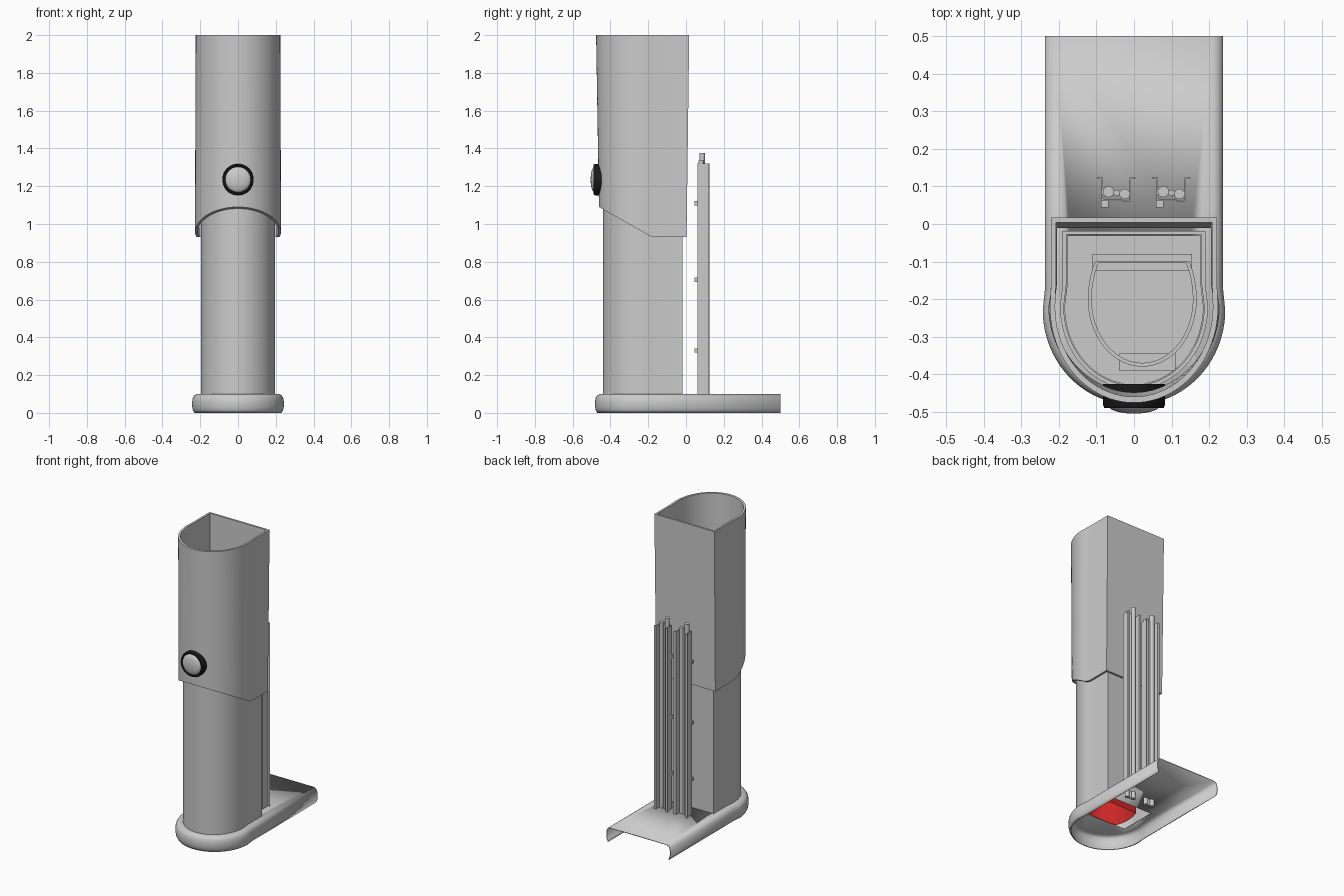
import bpy, bmesh
from math import sin, cos, pi, radians

if "Cube" in bpy.data.objects:
    bpy.data.objects.remove(bpy.data.objects["Cube"])


def mat(name, col):
    m = bpy.data.materials.new(name)
    m.diffuse_color = col
    m.use_nodes = True
    m.node_tree.nodes["Principled BSDF"].inputs["Base Color"].default_value = m.diffuse_color
    return m


black = mat("black", (0.01, 0.01, 0.01, 1))
red = mat("red", (0.6, 0.02, 0.02, 1))


def loft(name, rings, closed=True, loop=False, cap_a=False, cap_b=False, m=None):
    """Skin a list of equal-length point rings."""
    bm = bmesh.new()
    vs = [[bm.verts.new(p) for p in r] for r in rings]
    n = len(rings[0])
    for k in range(len(vs) if loop else len(vs) - 1):
        a, b = vs[k], vs[(k + 1) % len(vs)]
        for i in range(n if closed else n - 1):
            j = (i + 1) % n
            bm.faces.new((a[i], a[j], b[j], b[i]))
    if cap_a:
        bm.faces.new(vs[0][::-1])
    if cap_b:
        bm.faces.new(vs[-1])
    bmesh.ops.recalc_face_normals(bm, faces=bm.faces)
    me = bpy.data.meshes.new(name)
    bm.to_mesh(me)
    bm.free()
    o = bpy.data.objects.new(name, me)
    bpy.context.collection.objects.link(o)
    if m:
        me.materials.append(m)
    bpy.context.view_layer.objects.active = o
    bpy.ops.object.select_all(action='DESELECT')
    o.select_set(True)
    bpy.ops.object.shade_smooth_by_angle(angle=radians(35))
    return o


def outline(w, back, r, yc, front, z, n=40):
    """U-shaped plan: straight back part of half width w, rounded front."""
    zf = z if callable(z) else lambda y: z
    pts = [(w, back), (w, yc + 0.06), (w + (r - w) * 0.5, yc + 0.03)]
    pts += [(r * cos(pi * i / n), yc - (yc - front) * sin(pi * i / n)) for i in range(n + 1)]
    pts += [(-x, y) for x, y in pts[2::-1]]
    return [(x, y, zf(y)) for x, y in pts]


def box(name, x, y, z):
    return loft(name, [[(x[0], y[0], k), (x[1], y[0], k), (x[1], y[1], k), (x[0], y[1], k)]
                       for k in z], cap_a=True, cap_b=True)


def cylinder(name, x, y, r, z0, z1):
    return loft(name, [[(x + r * cos(t * pi / 8), y + r * sin(t * pi / 8), z) for t in range(16)]
                       for z in (z0, z1)], cap_a=True, cap_b=True)


# Base: thin curled cover, open below and at the back end
prof = [(0.012, 0), (0.004, 0.015), (0, 0.035), (0, 0.06), (0.004, 0.08), (0.012, 0.093), (0.026, 0.1)]
base = loft("base_cover", [outline(0.237 - d, 0.5, 0.243 - d, -0.23, -0.482 + d, z) for d, z in prof],
            closed=False, cap_b=True)
s = base.modifiers.new("thickness", 'SOLIDIFY')
s.thickness = 0.006
cutter = box("base_opening_cutter", (-0.17, 0.15), (-0.29, -0.04), (0.06, 0.13))
cutter.hide_render = True
cutter.hide_set(True)
b = base.modifiers.new("opening", 'BOOLEAN')
b.operation = 'DIFFERENCE'
b.object = cutter

# Lower column: hollow tube
lo = [(0, 0.098), (0, 1.15), (0.01, 1.15), (0.01, 0.098)]
loft("lower_column", [outline(0.19 - d, -0.018 - d, 0.197 - d, -0.22, -0.44 + d, z) for d, z in lo], loop=True)


# Upper column: slightly tapered hollow sleeve with a slanted lower front
def skirt(y):
    return 0.93 + max(0, -0.18 - y) * 0.57


loft("upper_column", [
    outline(0.218, 0.003, 0.228, -0.22, -0.461, skirt),
    outline(0.221, 0.017, 0.224, -0.22, -0.476, 2.0),
    outline(0.208, 0.004, 0.210, -0.22, -0.460, 2.0),
    outline(0.205, -0.010, 0.214, -0.22, -0.446, skirt)], loop=True)


# Round button on the front: black bezel and domed lens
def disc(r, y, z=1.235, n=40):
    return [(r * cos(2 * pi * i / n), y, z + r * sin(2 * pi * i / n)) for i in range(n)]


bez = [(0.083, -0.426), (0.083, -0.48), (0.079, -0.49), (0.07, -0.49), (0.066, -0.482), (0.066, -0.426)]
loft("button_bezel", [disc(r, y) for r, y in bez], loop=True, m=black)
loft("button_lens", [disc(0.068 * cos(t * pi / 18), -0.484 - 0.021 * sin(t * pi / 18)) for t in range(9)],
     cap_a=True, cap_b=True)

# Inner chute inside the column: floor, red liner, rim and lip
loft("column_floor", [outline(0.178, -0.03, 0.185, -0.22, -0.428, z) for z in (0.29, 0.3)],
     cap_a=True, cap_b=True)


def bowl(d, z, n=32):
    arc = [(0.022 + (0.145 - d) * cos(a), -0.2 - (0.18 - d) * sin(a) if sin(a) > 0
            else -0.2 - (0.2 - d) * sin(a)) for a in [(-0.17 + 1.34 * i / n) * pi for i in range(n + 1)]]
    return [(x, y, z) for x, y in arc]


loft("chute_liner", [bowl(0.004, 0.1), bowl(0.004, 0.33)], m=red)
loft("chute_rim", [bowl(d, z) for d, z in [(0, 0.31), (0, 0.34), (0.01, 0.34), (0.01, 0.31)]], loop=True)
box("chute_lip", (-0.11, 0.155), (-0.125, -0.08), (0.3, 0.335))
box("chute_catch", (-0.04, 0.11), (-0.39, -0.345), (0.3, 0.32))

# Two rear cable channels with pipes
for k, x0 in enumerate((-0.098, 0.048)):
    web = [(0, 0.12), (0.012, 0.12), (0.012, 0.062), (0.09, 0.06), (0.09, 0.12), (0.102, 0.12),
           (0.102, 0.124), (0.086, 0.124), (0.086, 0.064), (0.016, 0.066), (0.016, 0.124), (0, 0.124)]
    loft(f"rail_channel_{k}", [[(x0 + x, y, z) for x, y in web] for z in (0.1, 1.32)],
         cap_a=True, cap_b=True)
    for i, (dx, y, r, top) in enumerate([(0.03, 0.086, 0.015, 1.375), (0.052, 0.083, 0.008, 1.33),
                                         (0.073, 0.08, 0.014, 1.335)]):
        cylinder(f"pipe_{k}_{i}", x0 + dx, y, r, 0.05, top)
    for i, z in enumerate((0.33, 0.705, 1.11)):
        box(f"rail_clip_{k}_{i}", (x0 + 0.01, x0 + 0.03), (0.044, 0.064), (z - 0.011, z + 0.011))
